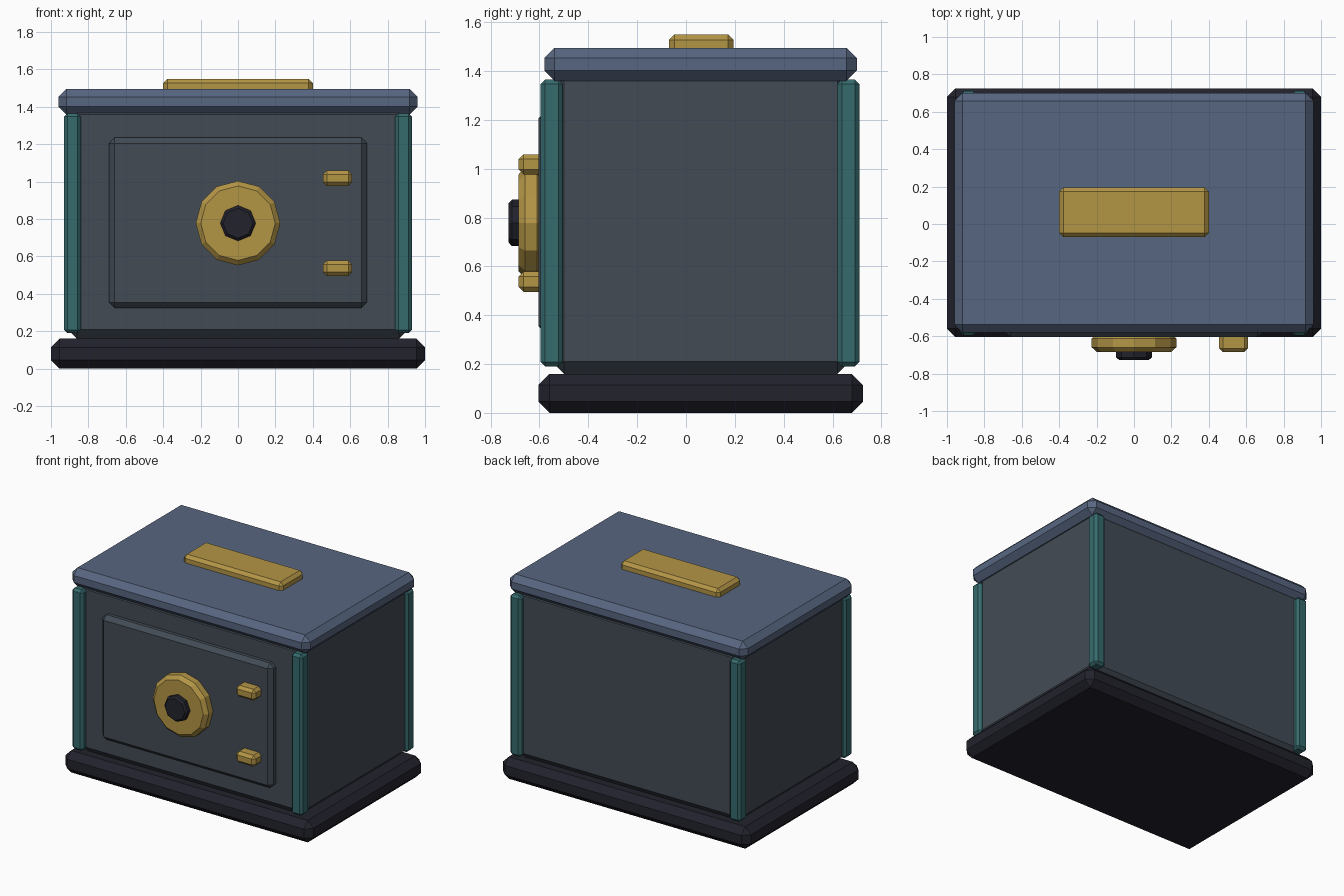
import bpy
import bmesh
from math import pi
from mathutils import Matrix

cube = bpy.data.objects.get("Cube")
if cube:
    bpy.data.objects.remove(cube, do_unlink=True)


def material(name, rgb):
    m = bpy.data.materials.new(name)
    m.use_nodes = True
    m.diffuse_color = (*rgb, 1)
    m.node_tree.nodes["Principled BSDF"].inputs["Base Color"].default_value = (*rgb, 1)
    return m


gold = material("brass gold", (0.45, 0.30, 0.06))
blue = material("slate blue", (0.096, 0.132, 0.215))
grey = material("steel grey", (0.055, 0.071, 0.091))
teal = material("dark teal", (0.037, 0.145, 0.154))
black = material("ink black", (0.016, 0.016, 0.026))


def finish(name, bm, mat, bevel):
    """Turn a bmesh into a flat shaded object with a single chamfer."""
    bmesh.ops.recalc_face_normals(bm, faces=bm.faces)
    mesh = bpy.data.meshes.new(name)
    bm.to_mesh(mesh)
    bm.free()
    mesh.materials.append(mat)
    obj = bpy.data.objects.new(name, mesh)
    bpy.context.collection.objects.link(obj)
    mod = obj.modifiers.new("chamfer", "BEVEL")
    mod.width = bevel
    mod.segments = 1
    mod.limit_method = "ANGLE"
    mod.angle_limit = pi / 3
    return obj


def box(name, x, y, z, mat, bevel):
    """Box given by its (low, high) range on each axis."""
    bm = bmesh.new()
    bmesh.ops.create_cube(bm, size=1)
    for v in bm.verts:
        v.co = [lo + (hi - lo) * (c + 0.5) for c, (lo, hi) in zip(v.co, (x, y, z))]
    return finish(name, bm, mat, bevel)


def disc(name, sides, radius, y, z, mat, bevel):
    """Prism lying along y, with a corner pointing up."""
    bm = bmesh.new()
    bmesh.ops.create_cone(bm, cap_ends=True, segments=sides, radius1=radius,
                          radius2=radius, depth=y[1] - y[0])
    move = Matrix.Translation((0, sum(y) / 2, z)) @ Matrix.Rotation(pi / 2, 4, "X")
    bmesh.ops.transform(bm, matrix=move, verts=bm.verts)
    return finish(name, bm, mat, bevel)


# Cabinet
box("base", (-1, 1), (-0.605, 0.725), (0, 0.16), black, 0.046)
box("body", (-0.91, 0.91), (-0.55, 0.67), (0.16, 1.41), grey, 0.05)
box("lid", (-0.96, 0.96), (-0.58, 0.70), (1.36, 1.495), blue, 0.042)
box("lid_plate", (-0.4, 0.4), (-0.07, 0.195), (1.45, 1.55), gold, 0.022)

# Corner posts
for side, sx in (("left", 1), ("right", -1)):
    for end, y in (("front", (-0.595, -0.505)), ("back", (0.62, 0.71))):
        x = sorted((sx * 0.84, sx * 0.93))
        box(f"{end}_{side}_post", x, y, (0.19, 1.365), teal, 0.018)

# Door with its hinges
box("door", (-0.69, 0.69), (-0.605, -0.51), (0.325, 1.235), grey, 0.03)
for level, z in (("lower", 0.537), ("upper", 1.018)):
    box(f"{level}_hinge", (0.455, 0.61), (-0.685, -0.575),
        (z - 0.041, z + 0.041), gold, 0.02)

# Dial
disc("dial", 12, 0.226, (-0.685, -0.585), 0.778, gold, 0.026)
disc("dial_hub", 8, 0.095, (-0.727, -0.65), 0.778, black, 0.014)
